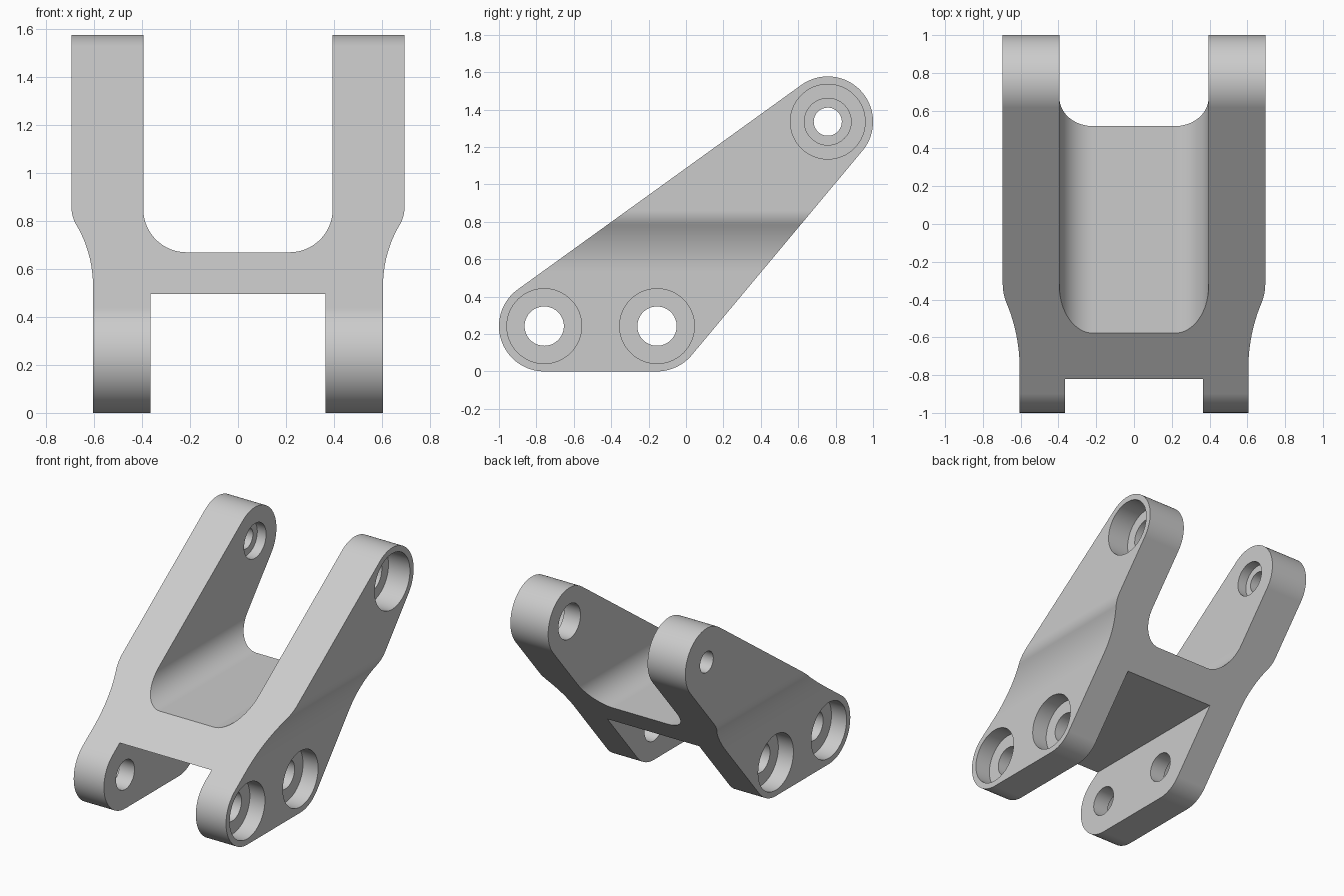
import bpy, bmesh, math
from mathutils import Matrix

cube = bpy.data.objects.get("Cube")
if cube:
    bpy.data.objects.remove(cube, do_unlink=True)

grey = bpy.data.materials.new("plain grey")
grey.use_nodes = True
GREY = (0.6, 0.6, 0.6, 1)
grey.diffuse_color = GREY
grey.node_tree.nodes["Principled BSDF"].inputs["Base Color"].default_value = GREY

R = 0.242                      # rounded end radius
FRONT_EYE, REAR_EYE, TOP_EYE = (-0.758, R), (-0.155, R), (0.758, 1.335)


def arc(cx, cy, r, start, end, n=16):
    angles = [math.radians(start + (end - start) * i / n) for i in range(n + 1)]
    return [(cx + r * math.cos(a), cy + r * math.sin(a)) for a in angles]


def make_object(name, bm):
    bmesh.ops.recalc_face_normals(bm, faces=bm.faces)
    mesh = bpy.data.meshes.new(name)
    bm.to_mesh(mesh)
    bm.free()
    mesh.materials.append(grey)
    obj = bpy.data.objects.new(name, mesh)
    bpy.context.collection.objects.link(obj)
    return obj


def extrude(name, points, place, depth):
    """Extrude a closed profile; place maps (u, v) to 3D, depth is the sweep."""
    bm = bmesh.new()
    face = bm.faces.new([bm.verts.new(place(u, v)) for u, v in points])
    swept = bmesh.ops.extrude_face_region(bm, geom=[face])["geom"]
    verts = [g for g in swept if isinstance(g, bmesh.types.BMVert)]
    bmesh.ops.translate(bm, verts=verts, vec=depth)
    return make_object(name, bm)


def boolean(target, tool, operation):
    mod = target.modifiers.new(operation.title(), 'BOOLEAN')
    mod.operation, mod.object, mod.solver = operation, tool, 'EXACT'
    tool.hide_render = True
    tool.hide_set(True)


def bore(body, name, eye, radius, x0, x1):
    """Cut a cylinder along x between x0 and x1."""
    bm = bmesh.new()
    bmesh.ops.create_cone(bm, cap_ends=True, segments=64, radius1=radius,
                          radius2=radius, depth=abs(x1 - x0))
    move = Matrix.Translation(((x0 + x1) / 2, *eye)) @ Matrix.Rotation(math.pi / 2, 4, 'Y')
    bmesh.ops.transform(bm, matrix=move, verts=bm.verts)
    tool = make_object(name, bm)
    boolean(body, tool, 'DIFFERENCE')
    return tool


# Half of the front outline, from under the web round to the top of the web
LEG_IN, LEG_OUT, ARM_IN, ARM_OUT = 0.365, 0.605, 0.395, 0.695
swing = 30.5
half = [(LEG_IN, 0.495), (LEG_IN, -0.1), (LEG_OUT, -0.1)]
half += arc(LEG_OUT + 0.5, 0.53, 0.5, 180, 180 - swing)
half += arc(ARM_OUT - 0.15, 0.86, 0.15, -swing, 0)[1:]
half += [(ARM_OUT, 1.7), (ARM_IN, 1.7)]
half += arc(ARM_IN - 0.18, 0.85, 0.18, 0, -90)
outline = half + [(-x, z) for x, z in reversed(half)]
bracket = extrude("bracket", outline, lambda x, z: (x, -1.2, z), (0, 2.4, 0))

# Side outline: three rounded ends joined by tangents
upper = math.degrees(math.atan2(TOP_EYE[1] - R, TOP_EYE[0] - FRONT_EYE[0])) + 90
lower = math.degrees(math.atan2(TOP_EYE[1] - R, TOP_EYE[0] - REAR_EYE[0])) - 90
side = arc(*FRONT_EYE, R, upper, 270, 32)
side += arc(*REAR_EYE, R, -90, lower)
side += arc(*TOP_EYE, R, lower, upper, 40)
envelope = extrude("side_envelope", side, lambda y, z: (-1, y, z), (2, 0, 0))
boolean(bracket, envelope, 'INTERSECT')
cutters = [envelope]

# Lower pivot holes with counterbores on both outer faces
for label, eye in (("front", FRONT_EYE), ("rear", REAR_EYE)):
    cutters.append(bore(bracket, label + "_pivot_hole", eye, 0.105, -1, 1))
    for s, word in ((1, "left"), (-1, "right")):
        cutters.append(bore(bracket, f"{label}_{word}_counterbore", eye, 0.2,
                            s * (LEG_OUT - 0.12), s))

# Upper pivot: stepped bore, wide on the left and narrow on the right
cutters.append(bore(bracket, "top_pivot_hole", TOP_EYE, 0.075, -1, 0))
cutters.append(bore(bracket, "top_middle_bore", TOP_EYE, 0.125, -ARM_IN - 0.07, 0.8))
cutters.append(bore(bracket, "top_left_counterbore", TOP_EYE, 0.2, ARM_OUT - 0.17, 1))

# Bake the cuts and shade smoothly with crisp edges
bpy.context.view_layer.update()
graph = bpy.context.evaluated_depsgraph_get()
baked = bpy.data.meshes.new_from_object(bracket.evaluated_get(graph))
bracket.modifiers.clear()
bracket.data = baked
for tool in cutters:
    bpy.data.objects.remove(tool, do_unlink=True)
bpy.ops.object.select_all(action='DESELECT')
bracket.select_set(True)
bpy.context.view_layer.objects.active = bracket
bpy.ops.object.shade_smooth_by_angle(angle=math.radians(25))
weighted = bracket.modifiers.new("Weighted normals", 'WEIGHTED_NORMAL')
weighted.keep_sharp = True
